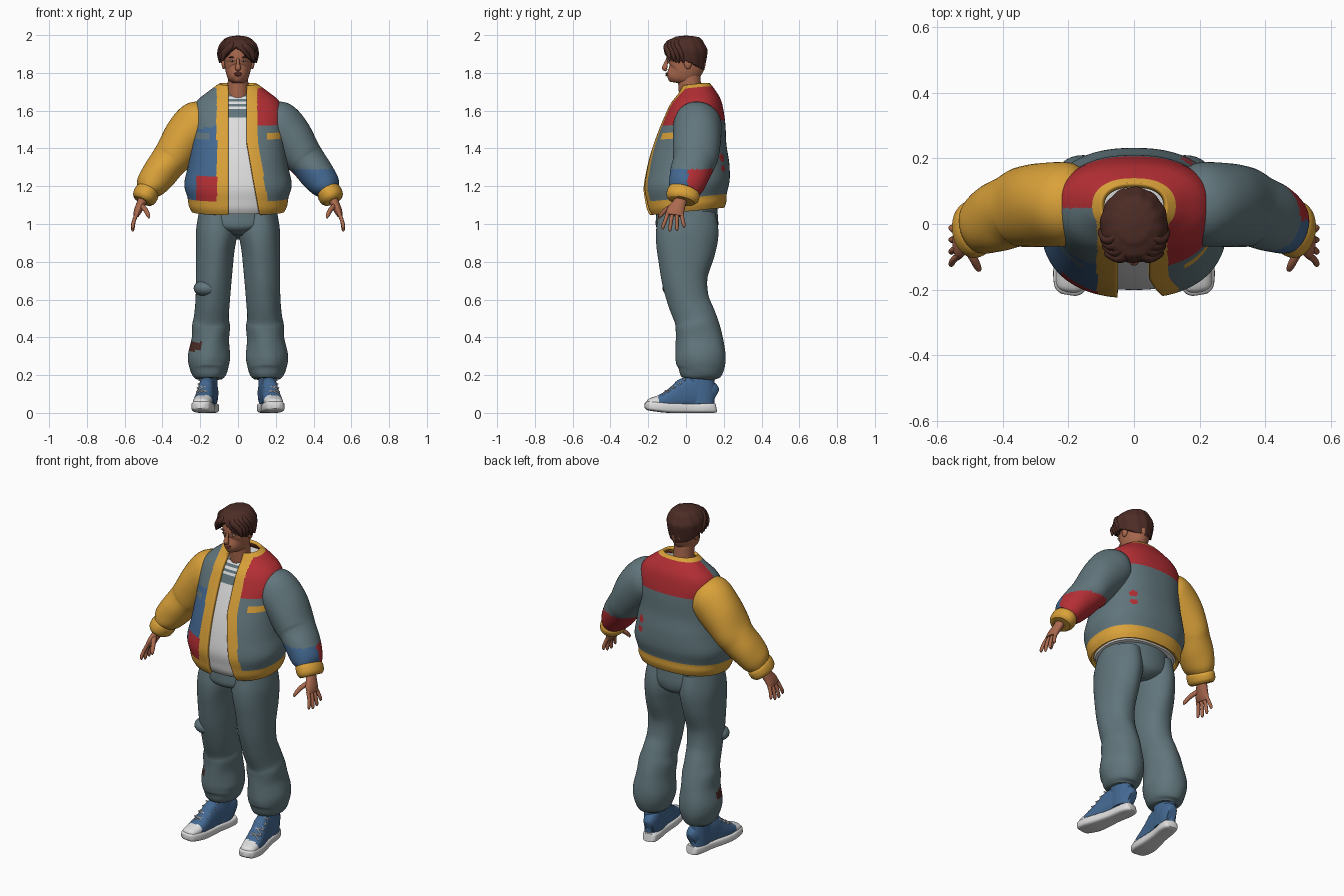
import bpy, bmesh, math
from math import sin, cos, asin, pi, hypot
from mathutils import Vector

if "Cube" in bpy.data.objects:
    bpy.data.objects.remove(bpy.data.objects["Cube"])

# Materials
HEX = dict(slate="61757b", yellow="d9a03c", red="b23237", blue="456890", white="dddddd",
           skin="a9694f", hair="4e302a", lips="8a4a3c")
MATS = {}
for label, code in HEX.items():
    rgb = [(int(code[i:i + 2], 16) / 255) ** 2.2 for i in (0, 2, 4)]
    m = MATS[label] = bpy.data.materials.new(label)
    m.use_nodes = True
    m.diffuse_color = (*rgb, 1)
    bsdf = m.node_tree.nodes["Principled BSDF"]
    bsdf.inputs["Base Color"].default_value = (*rgb, 1)
    bsdf.inputs["Roughness"].default_value = 0.8
NAMES = list(HEX)
MADE = []


def finish(name, bm, paint):
    """Colour faces by a name or by a rule on the face centre."""
    bmesh.ops.recalc_face_normals(bm, faces=bm.faces)
    picks = [paint if isinstance(paint, str) else paint(f.calc_center_median()) for f in bm.faces]
    used = sorted(set(picks), key=NAMES.index)
    for f, p in zip(bm.faces, picks):
        f.material_index = used.index(p)
    mesh = bpy.data.meshes.new(name)
    bm.to_mesh(mesh)
    bm.free()
    for u in used:
        mesh.materials.append(MATS[u])
    ob = bpy.data.objects.new(name, mesh)
    bpy.context.collection.objects.link(ob)
    MADE.append(ob)
    return ob


def spline(rows, steps):
    out, last = [], len(rows) - 1
    for i in range(last):
        four = zip(rows[max(i - 1, 0)], rows[i], rows[i + 1], rows[min(i + 2, last)])
        four = list(four)
        for k in range(steps):
            t = k / steps
            out.append([q + .5 * t * (r - p + t * (2 * p - 5 * q + 4 * r - s + t * (3 * (q - r) + s - p)))
                        for p, q, r, s in four])
    return out + [list(rows[-1])]


def skin_grid(name, grid, paint, closed=True, caps=True, keep=None):
    bm = bmesh.new()
    rings = [[bm.verts.new(p) for p in ring] for ring in grid]
    n = len(rings[0])
    for a, b in zip(rings, rings[1:]):
        for j in range(n if closed else n - 1):
            k = (j + 1) % n
            bm.faces.new((a[j], a[k], b[k], b[j]))
    if caps:
        bm.faces.new(rings[0])
        bm.faces.new(rings[-1])
    if keep:
        gone = [f for f in bm.faces if not keep(f.calc_center_median())]
        bmesh.ops.delete(bm, geom=gone, context='FACES')
    return finish(name, bm, paint)


def power(c, e):
    return math.copysign(abs(c) ** e, c)


def tube(name, rows, paint, side=1, n=32, steps=6, ref=(0, 1, 0), e=1, wave=0, lobes=3, twist=.5, **kw):
    """Loft of ellipses; rows are x, y, z, half width, half depth along ref."""
    rows = spline(rows, steps)
    pts = [Vector(r[:3]) for r in rows]
    grid = []
    for i, r in enumerate(rows):
        t = (pts[min(i + 1, len(pts) - 1)] - pts[max(i - 1, 0)]).normalized()
        v = Vector(ref)
        v = (v - t * v.dot(t)).normalized()
        u = t.cross(v)
        ring = []
        for j in range(n):
            a = 2 * pi * j / n
            f = 1 + wave * sin(lobes * a + twist * i)
            p = pts[i] + u * r[3] * f * power(sin(a), e) + v * r[4] * f * power(cos(a), e)
            ring.append((p.x * side, p.y, p.z))
        grid.append(ring)
    return skin_grid(name, grid, paint, **kw)


def blob(name, loc, scale, paint):
    bm = bmesh.new()
    bmesh.ops.create_uvsphere(bm, u_segments=20, v_segments=12, radius=1)
    for v in bm.verts:
        v.co = Vector([c * s + o for c, s, o in zip(v.co, scale, loc)])
    return finish(name, bm, paint)


# Torso: height, half width, front y, back y
TORSO = [(1.07, .238, -.185, .195), (1.1, .252, -.2, .205), (1.14, .258, -.208, .207),
         (1.21, .275, -.217, .222), (1.3, .257, -.203, .22), (1.4, .242, -.177, .205),
         (1.5, .236, -.14, .2), (1.58, .236, -.105, .19), (1.64, .21, -.075, .175),
         (1.69, .15, -.035, .147), (1.73, .095, -.012, .118)]


def right_edge(z):
    return .045 + .18 * max(0, 1.45 - z)


def torso_grid(rows, shrink, opened, n, e=.85):
    grid = []
    for z, rx, yf, yb in spline(rows, 9):
        rx, cy, ry = rx - shrink, (yf + yb) / 2, (yb - yf) / 2 - shrink
        a0, a1 = 0, 2 * pi * (n - 1) / n
        if opened:
            a0 = asin((right_edge(z) / rx) ** (1 / e))
            a1 = 2 * pi - asin((.05 / rx) ** (1 / e))
        ring = []
        for j in range(n):
            a = a0 + (a1 - a0) * j / (n - 1)
            y = cy - ry * power(cos(a), e)
            ring.append((rx * power(sin(a), e), y, z + .1 * y))
        grid.append(ring)
    return grid


def jacket_paint(c):
    x, y, z = c.x, c.y, c.z - .1 * c.y
    front = y < .02
    if z < 1.14 or z > 1.712 or (front and -.11 < x < right_edge(z) + .055):
        return "yellow"
    if front and .15 < abs(x) < .22 and abs(z - 1.475) < .014:
        return "yellow" if x > 0 else "slate"
    if z > 1.53 and (x > 0 or y > .05):
        return "red"
    if y < -.03 and x < 0 and z < 1.53 + .2 * (x + .1):
        return "red" if z < 1.265 and x > -.215 else "blue"
    if y > 0 and min(hypot(x - .16, z - 1.33), hypot(x - .16, 1.5 * (z - 1.275))) < .021:
        return "red"
    return "slate"


jacket = skin_grid("jacket", torso_grid(TORSO, 0, True, 200), jacket_paint, closed=False, caps=False)
solid = jacket.modifiers.new("thickness", 'SOLIDIFY')
solid.thickness, solid.offset = .018, 0


def shirt_paint(c):
    z = c.z - .1 * c.y
    return "slate" if 1.575 < z < 1.615 or (z > 1.615 and int((z - 1.615) / .012) % 2) else "white"


skin_grid("shirt", torso_grid(TORSO[:-1], .016, False, 80), shirt_paint)

# Sleeves, cuffs and hands
for s, side in ((1, "left"), (-1, "right")):
    def sleeve_paint(c, s=s):
        if s < 0:
            return "yellow"
        return "slate" if c.z > 1.29 else "blue" if c.y < .01 else "red"
    tube(side + "_sleeve", [(.15, .06, 1.57, .08, .09), (.2, .06, 1.54, .12, .125), (.27, .06, 1.465, .122, .128),
                            (.34, .05, 1.365, .105, .122), (.375, .04, 1.32, .097, .112), (.42, .02, 1.262, .092, .106),
                            (.462, 0, 1.205, .08, .094), (.482, -.01, 1.175, .06, .08)],
         sleeve_paint, s, n=48, steps=7, wave=.012, twist=.35)
    tube(side + "_cuff", [(.472, -.005, 1.185, .056, .078), (.483, -.012, 1.166, .066, .088),
                          (.497, -.02, 1.138, .064, .086), (.505, -.024, 1.122, .052, .072)], "yellow", s)
    tube(side + "_palm", [(.495, -.02, 1.15, .026, .032), (.512, -.035, 1.11, .024, .036),
                          (.53, -.055, 1.07, .021, .047), (.54, -.06, 1.045, .015, .046)], "skin", s, n=20)
    for k, finger in enumerate(("index", "middle", "ring", "little")):
        y, tip = -.096 + .024 * k, -.122 + .037 * k
        drop = (.0, .012, .008, -.008)[k]
        tube(f"{side}_{finger}_finger", [(.533, y, 1.06, .011, .011), (.55, (y + tip) / 2, 1.02, .01, .01),
                                         (.557, tip, .985 - drop, .009, .009), (.555, tip, .972 - drop, .003, .003)],
             "skin", s, n=12)
    tube(side + "_thumb", [(.515, -.06, 1.1, .014, .014), (.49, -.105, 1.075, .013, .013),
                           (.475, -.135, 1.045, .01, .01), (.472, -.14, 1.03, .003, .003)], "skin", s, n=12)

# Trousers
tube("trouser_seat", [(0, .005, 1.14, .195, .155), (0, .005, 1.05, .21, .163), (0, .005, .99, .208, .165),
                      (0, .003, .955, .14, .15), (0, 0, .93, .05, .1)], "slate", n=48)
for s, side in ((1, "left"), (-1, "right")):
    def leg_paint(c, s=s):
        patch = s < 0 and .328 < c.z < .375 and c.x < -.195 and c.y < .07
        return "hair" if patch else "slate"
    tube(side + "_trouser_leg", [(.105, .005, 1.06, .1, .15), (.113, .005, .96, .109, .165), (.122, 0, .86, .102, .156),
                                 (.128, -.007, .72, .095, .124), (.133, .012, .6, .091, .11), (.14, .045, .51, .092, .11),
                                 (.143, .058, .46, .1, .116), (.147, .07, .39, .099, .125), (.153, .078, .3, .112, .133),
                                 (.153, .075, .24, .103, .126), (.153, .068, .2, .088, .105), (.153, .066, .18, .07, .085)],
         leg_paint, s, n=56, steps=7, wave=.01, lobes=5, twist=.2)
blob("knee_patch", (-.165, -.06, .66), (.07, .065, .045), "slate")


# Shoes: lofted from toe to heel, toes turned out
def foot_x(y):
    return .165 - .16 * y


def shoe_rows(rows):
    return [(foot_x(y), y, (lo + hi) / 2, w, (hi - lo) / 2) for y, w, lo, hi in rows]


UPPER = [(-.205, .025, .03, .06), (-.19, .042, .02, .076), (-.14, .05, .02, .094), (-.09, .05, .02, .12),
         (-.04, .046, .02, .157), (0, .045, .02, .187), (.06, .044, .02, .19), (.12, .042, .02, .17), (.15, .025, .03, .13)]
SOLE = [(-.216, .022, .024, .052), (-.2, .045, .014, .062), (-.15, .058, .006, .06), (-.09, .058, 0, .054),
        (.02, .047, 0, .05), (.1, .048, 0, .052), (.145, .04, 0, .052), (.157, .025, .005, .05)]
for s, side in ((1, "left"), (-1, "right")):
    tube(side + "_shoe_sole", shoe_rows(SOLE), "white", s, ref=(0, 0, 1), e=.5)
    tube(side + "_shoe_upper", shoe_rows(UPPER), lambda c: "white" if c.y < -.145 else "blue", s, ref=(0, 0, 1), e=.8)
    tube(side + "_shoe_ankle", [(.155, .075, .05, .045, .075), (.155, .075, .14, .046, .078), (.155, .07, .24, .046, .07)],
         "blue", s)
    for k in range(4):
        y = -.12 + .03 * k
        z = .108 + .02 * k
        for d in (1, -1):
            tube(f"{side}_lace_{k}_{'a' if d > 0 else 'b'}",
                 [(foot_x(y) - d * .038, y, z - .015, .004, .004), (foot_x(y), y + .012, z + .009, .004, .004),
                  (foot_x(y) + d * .038, y + .025, z + .004, .004, .004)], "white", s, n=8, ref=(0, .3, 1))

# Head and face
tube("neck", [(0, .03, 1.64, .07, .06), (0, .022, 1.7, .057, .06), (0, .015, 1.8, .053, .06)], "skin")
tube("head", [(0, -.055, 1.748, .015, .025), (0, -.053, 1.756, .034, .048), (0, -.043, 1.775, .05, .065),
              (0, -.018, 1.805, .064, .088), (0, 0, 1.85, .072, .102), (0, 0, 1.9, .076, .102),
              (0, 0, 1.95, .068, .09), (0, 0, 1.98, .035, .045)], "skin", n=40)
tube("nose", [(0, -.096, 1.878, .007, .008), (0, -.106, 1.85, .009, .01), (0, -.112, 1.826, .016, .015),
              (0, -.103, 1.812, .01, .006)], "skin", n=16)
blob("upper_lip", (0, -.1, 1.797), (.023, .008, .005), "lips")
blob("lower_lip", (0, -.1, 1.788), (.019, .009, .006), "lips")
for s, side in ((1, "left"), (-1, "right")):
    blob(side + "_eye", (s * .03, -.09, 1.863), (.013, .006, .005), "white")
    blob(side + "_iris", (s * .03, -.094, 1.863), (.005, .004, .005), "hair")
    blob(side + "_eyebrow", (s * .031, -.092, 1.882), (.02, .007, .004), "hair")
    blob(side + "_ear", (s * .075, .01, 1.85), (.012, .02, .03), "skin")


# Hair: cap trimmed to a parted fringe, plus sweeping locks
def hair_keep(c):
    if c.y < -.035:
        return c.z > 1.938 - .85 * abs(c.x + .01)
    return c.z > 1.865 - .5 * max(0, c.y)


hair = tube("hair", [(0, .0, 1.79, .07, .085), (0, 0, 1.83, .088, .1), (0, -.003, 1.88, .1, .112),
                     (0, -.003, 1.93, .102, .115), (0, 0, 1.97, .082, .092), (0, 0, 1.99, .052, .06),
                     (0, 0, 1.997, .01, .01)], "hair", n=96, steps=10, wave=.015, lobes=12, twist=.1, keep=hair_keep)
solid = hair.modifiers.new("thickness", 'SOLIDIFY')
solid.thickness, solid.offset = .02, -1
for s, side in ((1, "left"), (-1, "right")):
    for k in range(4):
        tube(f"{side}_hair_lock_{k}", [(-.01 + s * .008, -.05 + .02 * k, 1.98, .01, .01),
                                       (s * (.035 + .012 * k), -.103 + .018 * k, 1.945 + .004 * k, .018, .014),
                                       (s * (.072 + .007 * k), -.092 + .022 * k, 1.905, .018, .014),
                                       (s * (.084 + .004 * k), -.085 + .024 * k, 1.865 - .004 * k, .004, .004)],
             "hair", n=14)

# Smooth shading with sharp creases kept
bpy.ops.object.select_all(action='DESELECT')
for ob in MADE:
    ob.select_set(True)
bpy.context.view_layer.objects.active = MADE[0]
bpy.ops.object.shade_smooth_by_angle(angle=math.radians(50))
